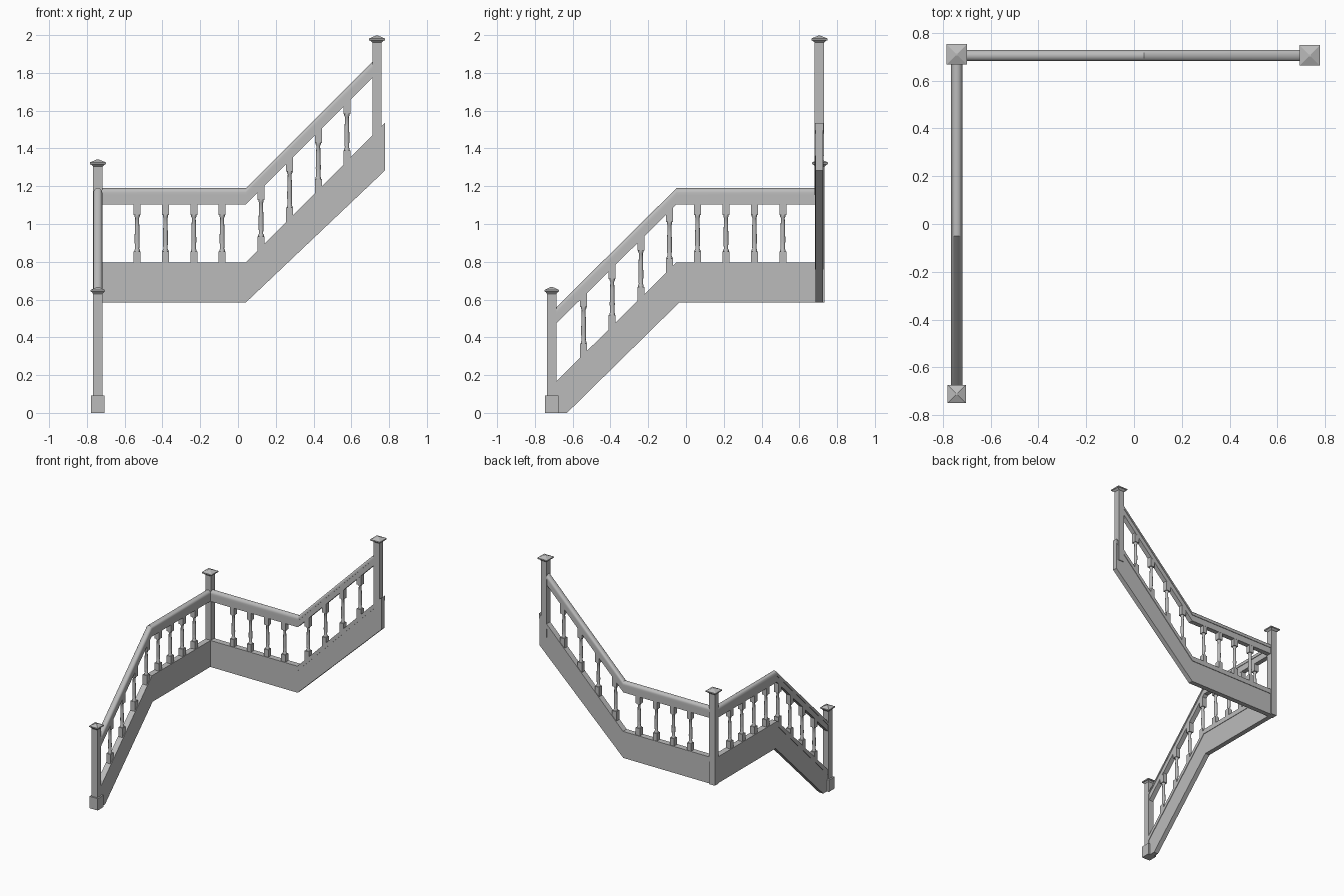
import bpy, bmesh, math
from mathutils import Vector

if "Cube" in bpy.data.objects:
    bpy.data.objects.remove(bpy.data.objects["Cube"], do_unlink=True)

grey = bpy.data.materials.new("plain_grey")
grey.use_nodes = True
colour = (0.5, 0.5, 0.5, 1)
grey.diffuse_color = colour
grey.node_tree.nodes["Principled BSDF"].inputs["Base Color"].default_value = colour

# Wings: s runs along the wing, u across it
WING_X, WING_Y = -0.742, 0.705


def lower_wing(s, u, z):
    return Vector((WING_X + u, s, z))


def upper_wing(s, u, z):
    return Vector((s, WING_Y + u, z))


def finish(name, bm, smooth=False):
    bmesh.ops.recalc_face_normals(bm, faces=bm.faces)
    mesh = bpy.data.meshes.new(name)
    bm.to_mesh(mesh)
    bm.free()
    mesh.materials.append(grey)
    obj = bpy.data.objects.new(name, mesh)
    bpy.context.collection.objects.link(obj)
    if smooth:
        bpy.ops.object.select_all(action="DESELECT")
        obj.select_set(True)
        bpy.context.view_layer.objects.active = obj
        bpy.ops.object.shade_smooth_by_angle(angle=math.radians(35))
    return obj


def loft(bm, sections):
    """Skin a list of equal closed sections and cap both ends."""
    rings = [[bm.verts.new(p) for p in sec] for sec in sections]
    n = len(rings[0])
    for a, b in zip(rings, rings[1:]):
        for i in range(n):
            j = (i + 1) % n
            bm.faces.new((a[i], a[j], b[j], b[i]))
    bm.faces.new(rings[0])
    bm.faces.new(rings[-1])


def sweep(name, wing, path, profile, smooth=False):
    bm = bmesh.new()
    loft(bm, [[wing(s, u, z + dz) for u, dz in profile] for s, z in path])
    finish(name, bm, smooth)


def plate(name, wing, outline, thickness):
    bm = bmesh.new()
    loft(bm, [[wing(s, u, z) for s, z in outline]
              for u in (-thickness / 2, thickness / 2)])
    finish(name, bm)


def square(cx, cy, half, z):
    return [Vector((cx + sx * half, cy + sy * half, z))
            for sx, sy in ((-1, -1), (1, -1), (1, 1), (-1, 1))]


# Newel post with a flared, shallow pyramid cap
def newel(name, cx, cy, bottom, top, cap, foot=False):
    bm = bmesh.new()
    loft(bm, [square(cx, cy, 0.0245, z) for z in (bottom, top - 0.03)])
    steps = [(0.0245, 0.038), (cap * 0.85, 0.027), (cap, 0.025),
             (cap, 0.016), (0.004, 0)]
    loft(bm, [square(cx, cy, h, top - d) for h, d in steps])
    if foot:
        loft(bm, [square(cx, cy, 0.036, z) for z in (bottom, 0.093)])
    finish(name, bm)


newel("bottom_newel", WING_X, -0.711, 0, 0.667, 0.038, foot=True)
newel("corner_newel", WING_X, 0.71, 0.585, 1.342, 0.0425)
newel("top_newel", 0.736, 0.706, 1.36, 1.998, 0.0425)

# Handrail: rounded grip above a narrower fillet
grip = [(0.0235 * math.cos(a), -0.024 + 0.024 * math.sin(a))
        for a in (math.pi * i / 12 for i in range(13))]
grip = [(0.0235, -0.037)] + grip + [(-0.0235, -0.037)]


def box_profile(width, low, high):
    w = width / 2
    return [(-w, low), (w, low), (w, high), (-w, high)]


def line(path, s):
    for (s0, z0), (s1, z1) in zip(path, path[1:]):
        if s <= s1:
            return z0 + (z1 - z0) * (s - s0) / (s1 - s0)


# Turned baluster between square end blocks
def baluster(name, wing, s, low, high, bite):
    bm = bmesh.new()
    c = wing(s, 0, 0)
    z0, z1 = low + 0.057, high - 0.057
    for a, b in ((low - bite, z0), (z1, high + bite)):
        loft(bm, [square(c.x, c.y, 0.0185, z) for z in (a, b)])
    turned = [(0.015, 0), (0.015, 0.04), (0.011, 0.08), (0.0135, 0.3),
              (0.0115, 0.7), (0.010, 0.92), (0.014, 0.96), (0.014, 1)]
    rings = []
    for r, t in turned:
        rings.append([c + Vector((r * math.cos(k * math.tau / 12),
                                  r * math.sin(k * math.tau / 12),
                                  z0 + (z1 - z0) * t)) for k in range(12)])
    loft(bm, rings)
    finish(name, bm, smooth=True)


def build_wing(label, wing, shoe_path, rail_path, string_outline, spots):
    plate(label + "_stringer", wing, string_outline, 0.038)
    sweep(label + "_shoe_rail", wing, shoe_path, box_profile(0.046, -0.038, 0))
    sweep(label + "_handrail_grip", wing, rail_path, grip, smooth=True)
    sweep(label + "_handrail_fillet", wing, rail_path,
          box_profile(0.038, -0.086, -0.03))
    for i, s in enumerate(spots):
        baluster(f"{label}_baluster_{i + 1}", wing, s, line(shoe_path, s),
                 line(rail_path, s) - 0.086, 0.02)


# Lower wing climbs from the floor to the landing
build_wing(
    "lower", lower_wing,
    [(-0.70, 0.154), (-0.05, 0.797), (0.70, 0.797)],
    [(-0.70, 0.546), (-0.05, 1.19), (0.70, 1.19)],
    [(-0.70, 0), (-0.63, 0), (-0.035, 0.585), (0.70, 0.585),
     (0.70, 0.765), (-0.05, 0.765), (-0.70, 0.12)],
    [-0.542 + 0.1515 * i for i in range(4)] + [0.061 + 0.1505 * i for i in range(4)])

# Upper wing leaves the landing and climbs to the top post
build_wing(
    "upper", upper_wing,
    [(-0.73, 0.797), (0.042, 0.797), (0.778, 1.535)],
    [(-0.73, 1.19), (0.042, 1.19), (0.725, 1.873)],
    [(-0.73, 0.585), (0.042, 0.585), (0.778, 1.283),
     (0.778, 1.50), (0.042, 0.765), (-0.73, 0.765)],
    [-0.534 + 0.15 * i for i in range(4)] + [0.122 + 0.1515 * i for i in range(4)])
